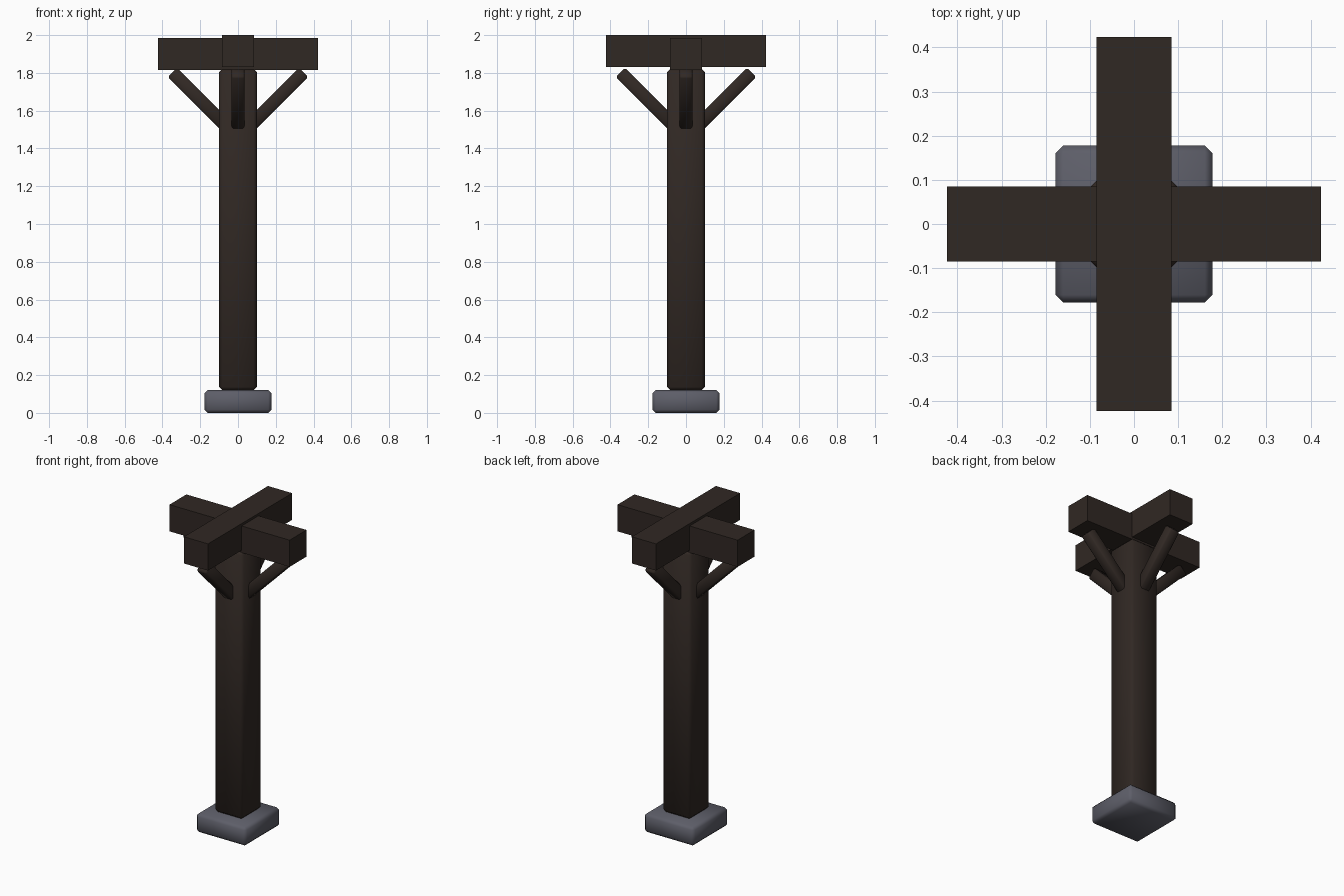
import bpy, bmesh
from math import radians
from mathutils import Matrix

if "Cube" in bpy.data.objects:
    bpy.data.objects.remove(bpy.data.objects["Cube"])


def material(name, rgb):
    m = bpy.data.materials.new(name)
    m.diffuse_color = (*rgb, 1)
    m.use_nodes = True
    m.node_tree.nodes["Principled BSDF"].inputs["Base Color"].default_value = m.diffuse_color
    return m


wood = material("dark_wood", (0.03, 0.021, 0.017))
stone = material("grey_stone", (0.11, 0.112, 0.14))


def block(name, size, matrix, mat, bevel=0.0):
    """Box with optional one-step bevel, smooth shaded when bevelled."""
    bm = bmesh.new()
    bmesh.ops.create_cube(bm, size=1, matrix=Matrix.Diagonal((*size, 1)))
    if bevel:
        bmesh.ops.bevel(bm, geom=bm.edges[:], offset=bevel, segments=1,
                        affect='EDGES', profile=0.5)
        for f in bm.faces:
            f.smooth = True
    bm.transform(matrix)
    bmesh.ops.recalc_face_normals(bm, faces=bm.faces[:])
    me = bpy.data.meshes.new(name)
    bm.to_mesh(me)
    bm.free()
    me.materials.append(mat)
    ob = bpy.data.objects.new(name, me)
    bpy.context.collection.objects.link(ob)
    return ob


def at(x, y, z):
    return Matrix.Translation((x, y, z))


# Stone footing and upright post
block("stone_base", (0.355, 0.355, 0.12), at(0, 0, 0.06), stone, 0.017)
block("post", (0.2, 0.2, 1.7), at(0, 0, 0.97), wood, 0.017)

# Crossed beams, front-to-back one sitting slightly higher
block("cross_beam_side", (0.846, 0.17, 0.17), at(0, 0, 1.9), wood)
block("cross_beam_front", (0.17, 0.846, 0.17), at(0, 0, 1.915), wood)

# Four 45 degree braces, inner ends buried in the post
for i, side in enumerate(("right", "back", "left", "front")):
    turn = Matrix.Rotation(radians(90 * i), 4, 'Z')
    tilt = Matrix.Rotation(radians(45), 4, 'Y')
    block("brace_" + side, (0.07, 0.07, 0.45),
          turn @ at(0.188, 0, 1.643) @ tilt, wood, 0.009)
